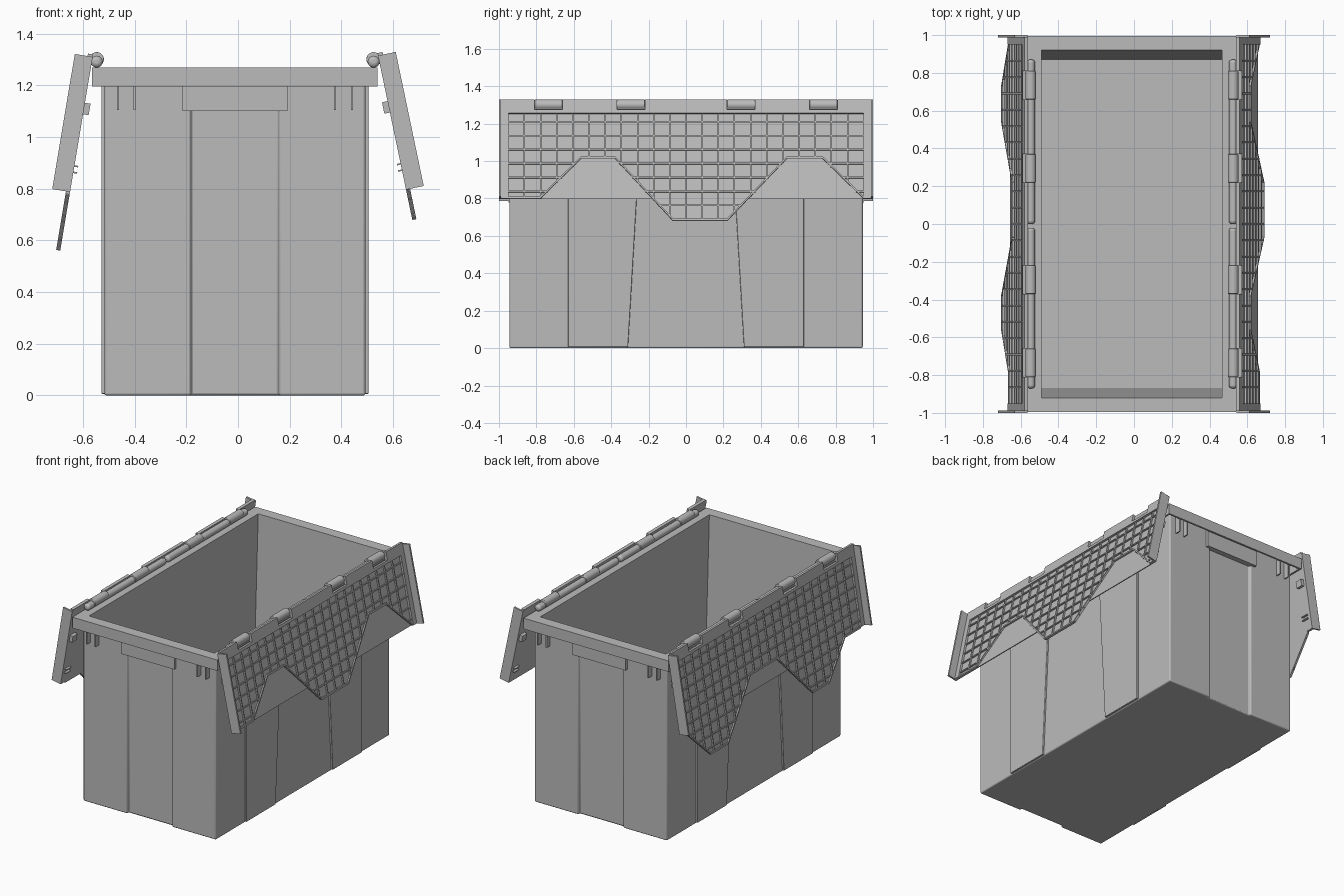
import bpy, bmesh, math
from mathutils import Vector

cube = bpy.data.objects.get("Cube")
if cube:
    bpy.data.objects.remove(cube, do_unlink=True)

grey = bpy.data.materials.new("plastic grey")
grey.use_nodes = True
tone = (0.5, 0.5, 0.5, 1)
grey.diffuse_color = tone
grey.node_tree.nodes["Principled BSDF"].inputs["Base Color"].default_value = tone

CX = -0.012  # tub centre line


def finish(name, bm, bevel=0, recalc=True):
    if recalc:
        bmesh.ops.recalc_face_normals(bm, faces=bm.faces)
    mesh = bpy.data.meshes.new(name)
    bm.to_mesh(mesh)
    bm.free()
    mesh.materials.append(grey)
    ob = bpy.data.objects.new(name, mesh)
    bpy.context.collection.objects.link(ob)
    if bevel:
        mod = ob.modifiers.new("bevel", "BEVEL")
        mod.width = bevel
        mod.segments = 3
        mod.limit_method = "ANGLE"
        mod.angle_limit = math.radians(40)
    bpy.ops.object.select_all(action="DESELECT")
    ob.select_set(True)
    bpy.context.view_layer.objects.active = ob
    bpy.ops.object.shade_smooth_by_angle(angle=math.radians(35))
    return ob


def loft(bm, loops):
    rings = [[bm.verts.new(p) for p in loop] for loop in loops]
    n = len(rings[0])
    for a, b in zip(rings, rings[1:]):
        for i in range(n):
            j = (i + 1) % n
            bm.faces.new((a[i], a[j], b[j], b[i]))
    return rings


def prism(bm, low, high):
    rings = loft(bm, [low, high])
    bm.faces.new(rings[0][::-1])
    bm.faces.new(rings[1])


def box(bm, x0, x1, y0, y1, z0, z1):
    corners = [(x0, y0), (x1, y0), (x1, y1), (x0, y1)]
    prism(bm, [(x, y, z0) for x, y in corners], [(x, y, z1) for x, y in corners])


def rect(hx, hy, z):
    return [(CX - hx, -hy, z), (CX + hx, -hy, z), (CX + hx, hy, z), (CX - hx, hy, z)]


# Tub wall with a recessed panel in each short end
HX, HY, PANEL, DEPTH = 0.505, 0.945, 0.17, 0.017


def tub_outline(z):
    end = [(-HX, -HY), (-PANEL, -HY), (-PANEL, -HY + DEPTH),
           (PANEL, -HY + DEPTH), (PANEL, -HY), (HX, -HY)]
    return [(CX + x, y, z) for x, y in end + [(-x, -y) for x, y in end]]


bm = bmesh.new()
rings = loft(bm, [tub_outline(0), tub_outline(1.255)])
bm.faces.new(rings[0][::-1])
finish("tub_wall", bm, 0.012, False)

# Rim with a hanging skirt, running on into the tapered liner and floor
bm = bmesh.new()
rings = loft(bm, [rect(0.49, 0.925, 1.255), rect(0.54, 0.982, 1.255),
                  rect(0.54, 0.982, 1.195), rect(0.5525, 0.995, 1.195),
                  rect(0.5525, 0.995, 1.27), rect(0.478, 0.92, 1.27),
                  rect(0.478, 0.868, 0.03)])
bm.faces.new(rings[-1])
finish("rim_and_liner", bm, 0, False)

# Raised tapered pads on the long sides
bm = bmesh.new()
for sx in (-1, 1):
    for sy in (-1, 1):
        pad = [(0.31, 0.006), (0.63, 0.006), (0.63, 1.2), (0.24, 1.2)]
        prism(bm, [(CX + sx * (HX - 0.01), sy * y, z) for y, z in pad],
              [(CX + sx * (HX + 0.012), sy * y, z) for y, z in pad])
finish("side_pads", bm, 0.004)

# Handle collars and thin fins under the rim at both ends
bm = bmesh.new()
for sy in (-1, 1):
    ya, yb = sorted((sy * 0.92, sy * 0.965))
    box(bm, CX - 0.203, CX + 0.203, ya, yb, 1.1, 1.258)
    for x in (-0.453, -0.388, 0.388, 0.453):
        ya, yb = sorted((sy * 0.94, sy * 0.983))
        box(bm, CX + x - 0.004, CX + x + 0.004, ya, yb, 1.105, 1.258)
finish("handles_and_fins", bm)

# Hinge rods along the rim, with thicker knuckles
KNUCKLES = (-0.735, -0.295, 0.295, 0.735)


def rod(name, x, y0, y1, z, radius, bevel):
    bpy.ops.mesh.primitive_cylinder_add(vertices=20, radius=radius, depth=y1 - y0,
                                        location=(x, (y0 + y1) / 2, z),
                                        rotation=(math.pi / 2, 0, 0))
    ob = bpy.context.object
    ob.name = name
    ob.data.materials.append(grey)
    mod = ob.modifiers.new("bevel", "BEVEL")
    mod.width = bevel
    mod.segments = 3
    mod.limit_method = "ANGLE"
    bpy.ops.object.shade_smooth_by_angle(angle=math.radians(40))


for side, x in (("left", 0.525), ("right", -0.547)):
    for y0, y1 in ((-0.87, -0.02), (0.0, 0.87)):
        rod(side + "_hinge_rod", x, y0, y1, 1.292, 0.023, 0.015)
    for y in KNUCKLES:
        rod(side + "_hinge_knuckle", x, y - 0.075, y + 0.075, 1.301, 0.028, 0.004)

# Interlocking lids: edge profile as (y, distance from hinge)
LID_Y, LID_U, SPAN = 0.95, 0.54, 1.09
PROFILE = [(-0.95, 0.54), (-0.78, 0.54), (-0.56, 0.32), (-0.38, 0.32), (-0.07, 0.66),
           (0.22, 0.66), (0.54, 0.32), (0.73, 0.32), (0.95, 0.54)]


def depth_at(profile, y):
    for (ya, ua), (yb, ub) in zip(profile, profile[1:]):
        if ya <= y <= yb:
            return ua + (ub - ua) * (y - ya) / (yb - ya)
    return LID_U


def crossing(a, b, u):
    return a[0] + (b[0] - a[0]) * (u - a[1]) / (b[1] - a[1])


def build_lid(side, sx, origin, angle, profile):
    s, c = math.sin(angle), math.cos(angle)

    def put(y, u, w):
        return Vector((sx * (origin[0] + u * s + w * c), y, origin[1] - u * c + w * s))

    def slab(bm, pts, w0, w1):
        prism(bm, [put(y, u, w0) for y, u in pts], [put(y, u, w1) for y, u in pts])

    def bar(bm, y0, y1, u0, u1, w0, w1):
        slab(bm, [(y0, u0), (y1, u0), (y1, u1), (y0, u1)], w0, w1)

    # Thin panel, with teeth reaching past its straight edge
    bm = bmesh.new()
    bar(bm, -0.99, 0.99, 0.055, LID_U, 0, 0.006)
    for a, b in zip(profile, profile[1:]):
        if max(a[1], b[1]) > LID_U:
            ya = a[0] if a[1] >= LID_U else crossing(a, b, LID_U)
            yb = b[0] if b[1] >= LID_U else crossing(a, b, LID_U)
            slab(bm, [(ya, LID_U), (yb, LID_U), (yb, max(b[1], LID_U)),
                      (ya, max(a[1], LID_U))][:4], 0, 0.006) if \
                min(a[1], b[1]) > LID_U else \
                slab(bm, [(ya, LID_U), (yb, LID_U),
                          (a if a[1] > b[1] else b)], 0, 0.006)
    finish(side + "_lid_panel", bm)

    # Notched hinge strip and end skirts
    bm = bmesh.new()
    bar(bm, -0.99, 0.99, 0.055, 0.075, 0, 0.02)
    edges = [-0.99] + [y + d for y in KNUCKLES for d in (-0.075, 0.075)] + [0.99]
    for y0, y1 in zip(edges[::2], edges[1::2]):
        bar(bm, y0, y1, 0, 0.055, 0, 0.02)
    for sy in (-1, 1):
        bar(bm, *sorted((sy * LID_Y, sy * 0.99)), 0.075, LID_U, 0, 0.02)
        bar(bm, *sorted((sy * 0.988, sy)), 0.01, LID_U, 0, 0.07)
        # Catch and small pins on the face towards the tub
        bar(bm, *sorted((sy * 0.93, sy * 0.98)), 0.19, 0.235, -0.022, 0.002)
        for u in (0.435, 0.46):
            bar(bm, *sorted((sy * 0.93, sy * 0.98)), u, u + 0.006, -0.015, 0.002)
    finish(side + "_lid_frame", bm)

    # Rib grid clipped to the lid edge, plus a border rib
    bm = bmesh.new()
    count = 22
    for i in range(1, count):
        y = -LID_Y + 2 * LID_Y * i / count
        bar(bm, y - 0.004, y + 0.004, 0.07, depth_at(profile, y), 0.004, 0.016)
    for a, b in zip(profile, profile[1:]):
        slab(bm, [a, b, (b[0], b[1] - 0.012), (a[0], a[1] - 0.012)], 0.004, 0.016)
        for k in range(9):
            u = 0.12 + 0.076 * k
            if max(a[1], b[1]) > u:
                ya = a[0] if a[1] >= u else crossing(a, b, u)
                yb = b[0] if b[1] >= u else crossing(a, b, u)
                bar(bm, ya, yb, u - 0.004, u + 0.004, 0.004, 0.0155)
    finish(side + "_lid_ribs", bm)


build_lid("left", 1, (0.54, 1.325), math.radians(11.8), PROFILE)
build_lid("right", -1, (0.561, 1.32), math.radians(9.5),
          [(y, SPAN - u) for y, u in PROFILE])
